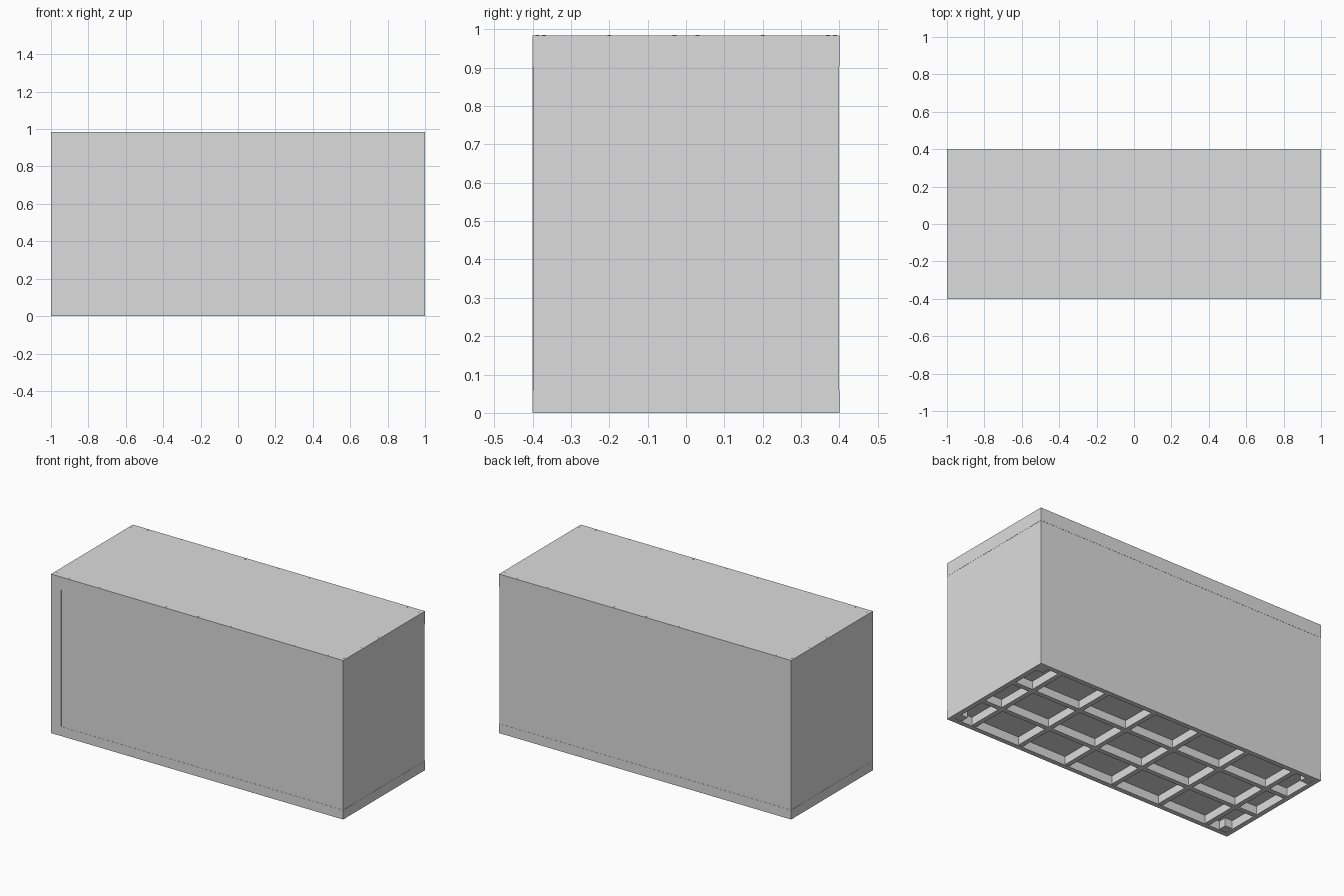
import bpy
import bmesh
from mathutils import Matrix, Vector

cube = bpy.data.objects.get("Cube")
if cube:
    bpy.data.objects.remove(cube, do_unlink=True)

# Single plain grey finish
grey = bpy.data.materials.new("plain_grey")
grey.use_nodes = True
colour = (0.72, 0.72, 0.72, 1)
grey.diffuse_color = colour
grey.node_tree.nodes["Principled BSDF"].inputs["Base Color"].default_value = colour

L, W, H = 1.0, 0.4, 0.985      # half length, half width, full height
T = 0.03                       # board thickness
BASE, LID = 0.058, 0.903       # top of the base frame, bottom of the lid lip
SEAM = 0.001                   # step that marks the board joints


def finish(name, bm):
    mesh = bpy.data.meshes.new(name)
    bm.to_mesh(mesh)
    bm.free()
    mesh.materials.append(grey)
    obj = bpy.data.objects.new(name, mesh)
    bpy.context.collection.objects.link(obj)
    return obj


def box(name, lo, hi):
    lo, hi = Vector(lo), Vector(hi)
    bm = bmesh.new()
    bmesh.ops.create_cube(bm, size=1, matrix=Matrix.Translation((lo + hi) / 2)
                          @ Matrix.Diagonal((*(hi - lo), 1)))
    return finish(name, bm)


def ring(name, half_x, half_y, z0, z1):
    """Four boards butted together into a rectangular frame."""
    for side, s in (("right", -1), ("left", 1)):
        a, b = sorted((s * half_x, s * (half_x - T)))
        box(f"{name}_{side}", (a, -half_y, z0), (b, half_y, z1))
    for side, s in (("front", -1), ("back", 1)):
        a, b = sorted((s * half_y, s * (half_y - T)))
        box(f"{name}_{side}", (T - half_x, a, z0), (half_x - T, b, z1))


# Base frame, walls and lid lip
ring("base_frame", L, W, 0, BASE)
ring("wall", L - SEAM, W - SEAM, BASE, LID)
ring("lid_lip", L, W, LID, H - T)

# Narrow corner post on the front
box("front_corner_post", (-L, -W, BASE), (-0.93, -W + T, LID))

# Floor and lid boards
box("floor", (T - L, T - W, BASE - 0.004), (L - T, W - T, BASE + T))
box("lid_top", (-L, -W, H - T), (L, W, H - SEAM))

# Underside grid of ribs
for i in range(6):
    x = (i - 2.5) / 3
    box("cross_rib", (x - T / 2, T - W, 0.004), (x + T / 2, W - T, BASE))
for y in (-0.13, 0.13):
    box("long_rib", (T - L, y - T / 2, 0.004), (L - T, y + T / 2, BASE))

# Corner blocks under the floor
for sx in (-1, 1):
    for sy in (-1, 1):
        x, y = sx * (L - T - 0.025), sy * (W - T - 0.025)
        box("corner_block", (x - 0.025, y - 0.025, 0.004), (x + 0.025, y + 0.025, BASE))

# Small screw heads around the lid
spots = [(0.222 * i, s * 0.388) for i in range(-4, 5) for s in (-1, 1)]
spots += [(s * 0.984, t * y) for y in (0.03, 0.2, 0.37) for s in (-1, 1) for t in (-1, 1)]
bm = bmesh.new()
for x, y in spots:
    bmesh.ops.create_cone(bm, cap_ends=True, segments=8, radius1=0.005, radius2=0.005,
                          depth=0.004, matrix=Matrix.Translation((x, y, H - 0.002)))
finish("lid_screws", bm)
